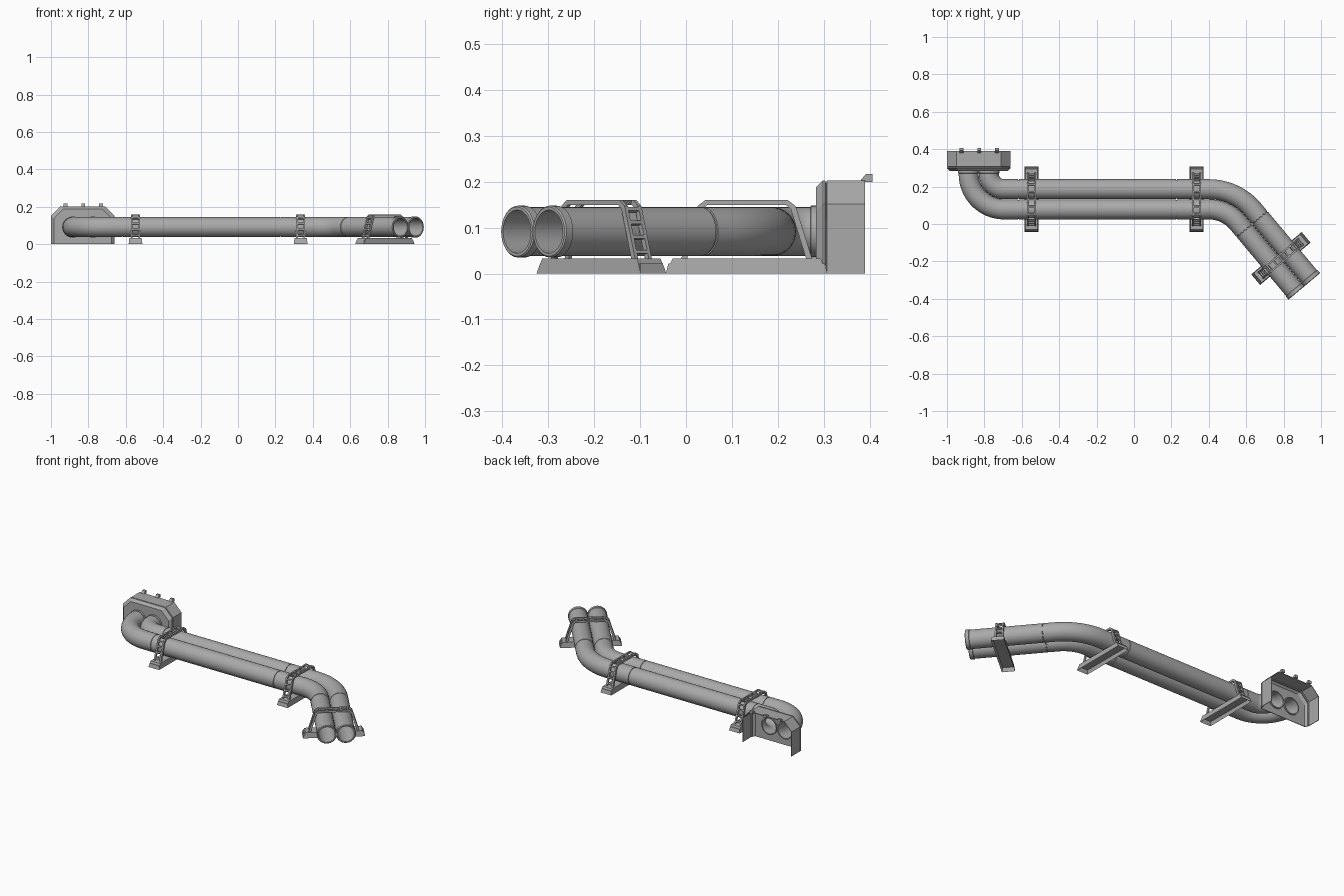
import bpy, bmesh
from math import sin, cos, pi, radians
from mathutils import Matrix, Vector

cube = bpy.data.objects.get("Cube")
if cube:
    bpy.data.objects.remove(cube)

grey = bpy.data.materials.new("grey metal")
grey.use_nodes = True
grey.diffuse_color = (0.4, 0.4, 0.4, 1)
grey.node_tree.nodes["Principled BSDF"].inputs["Base Color"].default_value = (0.4, 0.4, 0.4, 1)


def finish(name, bm, matrix=None, smooth=False):
    bmesh.ops.recalc_face_normals(bm, faces=bm.faces)
    mesh = bpy.data.meshes.new(name)
    bm.to_mesh(mesh)
    bm.free()
    mesh.materials.append(grey)
    ob = bpy.data.objects.new(name, mesh)
    bpy.context.collection.objects.link(ob)
    if matrix:
        ob.matrix_world = matrix
    if smooth:
        bpy.ops.object.select_all(action='DESELECT')
        bpy.context.view_layer.objects.active = ob
        ob.select_set(True)
        bpy.ops.object.shade_smooth_by_angle(angle=radians(35))
    return ob


def add_prism(bm, outline, w0, w1):
    """Extrude an outline drawn in (u, z) across the width w."""
    a = [bm.verts.new((u, w0, z)) for u, z in outline]
    b = [bm.verts.new((u, w1, z)) for u, z in outline]
    n = len(a)
    for i in range(n):
        j = (i + 1) % n
        bm.faces.new((a[i], a[j], b[j], b[i]))
    bm.faces.new(a[::-1])
    bm.faces.new(b)


def placed(x, y, degrees):
    return Matrix.Translation((x, y, 0)) @ Matrix.Rotation(radians(degrees), 4, 'Z')


# Pipe layout: two parallel runs either side of a middle line
R, BORE, RIM = 0.0535, 0.047, 0.0565
PIPE_Z, GAP, MID_Y = 0.0915, 0.054, 0.132
BEND = radians(50)
BACK = Vector((-0.695, 0.267))
FRONT = Vector((0.40, -0.125))
TIP = 0.488
down = Vector((cos(BEND), -sin(BEND)))


def pipe(name, offset):
    stations = []

    def put(p, d, r=R):
        stations.append((Vector(p), Vector(d), r))

    def band(p, d, half, r):
        p, d = Vector(p), Vector(d)
        for s, rad in ((-half - .001, R), (-half, r), (half, r), (half + .001, R)):
            put(p + d * s, d, rad)

    back_r = BACK.y - MID_Y - offset
    front_r = MID_Y - FRONT.y + offset
    x0 = BACK.x - back_r
    put((x0, 0.294), (0, -1))
    band((x0, 0.279), (0, -1), 0.007, RIM)
    for i in range(17):
        t = i / 16 * pi / 2
        put(BACK + back_r * Vector((-cos(t), -sin(t))), (sin(t), -cos(t)))
    for x in (-0.617, 0.227):
        band((x, MID_Y + offset), (1, 0), 0.002, R - 0.003)
    for i in range(13):
        t = i / 12 * BEND
        put(FRONT + front_r * Vector((sin(t), cos(t))), (cos(t), -sin(t)))
    end = stations[-1][0]
    band(end + down * 0.054, down, 0.002, R - 0.003)
    put(end + down * (TIP - 0.024), down)
    put(end + down * (TIP - 0.022), down, RIM)
    put(end + down * (TIP - 0.003), down, RIM)
    put(end + down * TIP, down, R)

    # outer skin, then back along the bore
    bore = [(p, d, BORE) for p, d, r in reversed(stations)]
    bm = bmesh.new()
    sides = 32
    rings = []
    for p, d, r in stations + bore:
        side = Vector((-d.y, d.x, 0))
        c = Vector((p.x, p.y, PIPE_Z))
        rings.append([bm.verts.new(c + r * (side * cos(a) + Vector((0, 0, sin(a)))))
                      for a in (2 * pi * k / sides for k in range(sides))])
    for i, ring in enumerate(rings):
        nxt = rings[(i + 1) % len(rings)]
        for k in range(sides):
            m = (k + 1) % sides
            bm.faces.new((ring[k], ring[m], nxt[m], nxt[k]))
    finish(name, bm, smooth=True)
    return x0


pipe_x = [pipe("outer_pipe", -GAP), pipe("inner_pipe", GAP)]


# Supports: hollow foot with a ladder-shaped strap over both pipes
half_out = [(0.143, 0.031), (0.107, 0.147), (0.09, 0.16)]
half_in = [(0.130, 0.031), (0.096, 0.141), (0.086, 0.149)]


def mirrored(half):
    return half + [(-u, z) for u, z in reversed(half)]


def support(label, matrix):
    bm = bmesh.new()
    bmesh.ops.create_cube(bm, size=1)
    for v in bm.verts:
        top = v.co.z > 0
        v.co = (v.co.x * (0.322 if top else 0.352),
                v.co.y * (0.066 if top else 0.074), 0.033 if top else 0)
    bottom = min(bm.faces, key=lambda f: f.calc_center_median().z)
    bmesh.ops.inset_region(bm, faces=[bottom], thickness=0.008)
    bmesh.ops.translate(bm, verts=bottom.verts, vec=(0, 0, 0.022))
    finish(label + "_foot", bm, matrix)

    bm = bmesh.new()
    out, inn = mirrored(half_out), mirrored(half_in)
    for s in (-1, 1):
        add_prism(bm, out + inn[::-1], s * 0.015, s * 0.024)
    leg = (0.14, 0.42, 0.7, 0.95)
    rungs = [(0, f) for f in leg] + [(4, 1 - f) for f in leg]
    rungs += [(2, f) for f in (0.05, 0.28, 0.5, 0.72, 0.95)]
    for seg, f in rungs:
        half = 0.004 / (Vector(out[seg + 1]) - Vector(out[seg])).length
        quad = [Vector(line[seg]).lerp(Vector(line[seg + 1]), f + s * half)
                for line, s in ((out, -1), (out, 1), (inn, 1), (inn, -1))]
        add_prism(bm, quad, -0.0155, 0.0155)
    finish(label + "_strap", bm, matrix)


front_r = MID_Y - FRONT.y
slope = FRONT + front_r * Vector((sin(BEND), cos(BEND))) + down * 0.293
support("right_support", placed(-0.548, MID_Y, 90))
support("middle_support", placed(0.335, MID_Y, 90))
support("left_support", placed(slope.x, slope.y, 40))


# Hood: chamfered shell, open at the back and underneath
HOOD_X, HALF_W, TOP, CUT = -0.83, 0.1675, 0.201, 0.05
bm = bmesh.new()
rings = []
for y, inset in ((0.285, 0.014), (0.299, 0), (0.302, 0), (0.303, 0.005),
                 (0.307, 0.005), (0.308, 0), (0.39, 0)):
    w, t = HALF_W - inset, TOP - inset
    half = [(w, 0), (w, t - CUT), (w - CUT, t)]
    rings.append([bm.verts.new((HOOD_X + u, y, z)) for u, z in mirrored(half)])
for a, b in zip(rings, rings[1:]):
    for i in range(5):
        bm.faces.new((a[i], a[i + 1], b[i + 1], b[i]))

# Hood front plate with two pipe holes
loops = [rings[0]]
for x in pipe_x:
    loops.append([bm.verts.new((x + 0.051 * cos(a), 0.285, PIPE_Z + 0.051 * sin(a)))
                  for a in (2 * pi * k / 32 for k in range(32))])
edges = []
for loop in loops:
    for i, v in enumerate(loop):
        w = loop[(i + 1) % len(loop)]
        edges.append(bm.edges.get((v, w)) or bm.edges.new((v, w)))
bmesh.ops.triangle_fill(bm, edges=edges, use_beauty=True, normal=(0, -1, 0))
hood = finish("hood", bm)
shell = hood.modifiers.new("shell", 'SOLIDIFY')
shell.thickness = 0.004
shell.offset = 0

# Hooks along the back edge of the hood
for i, x in enumerate((-0.922, -0.827, -0.732)):
    bm = bmesh.new()
    add_prism(bm, [(0.378, 0.2), (0.392, 0.217), (0.406, 0.217), (0.406, 0.199)], -0.01, 0.01)
    finish("hood_hook_%d" % (i + 1), bm, placed(x, 0, 90))
